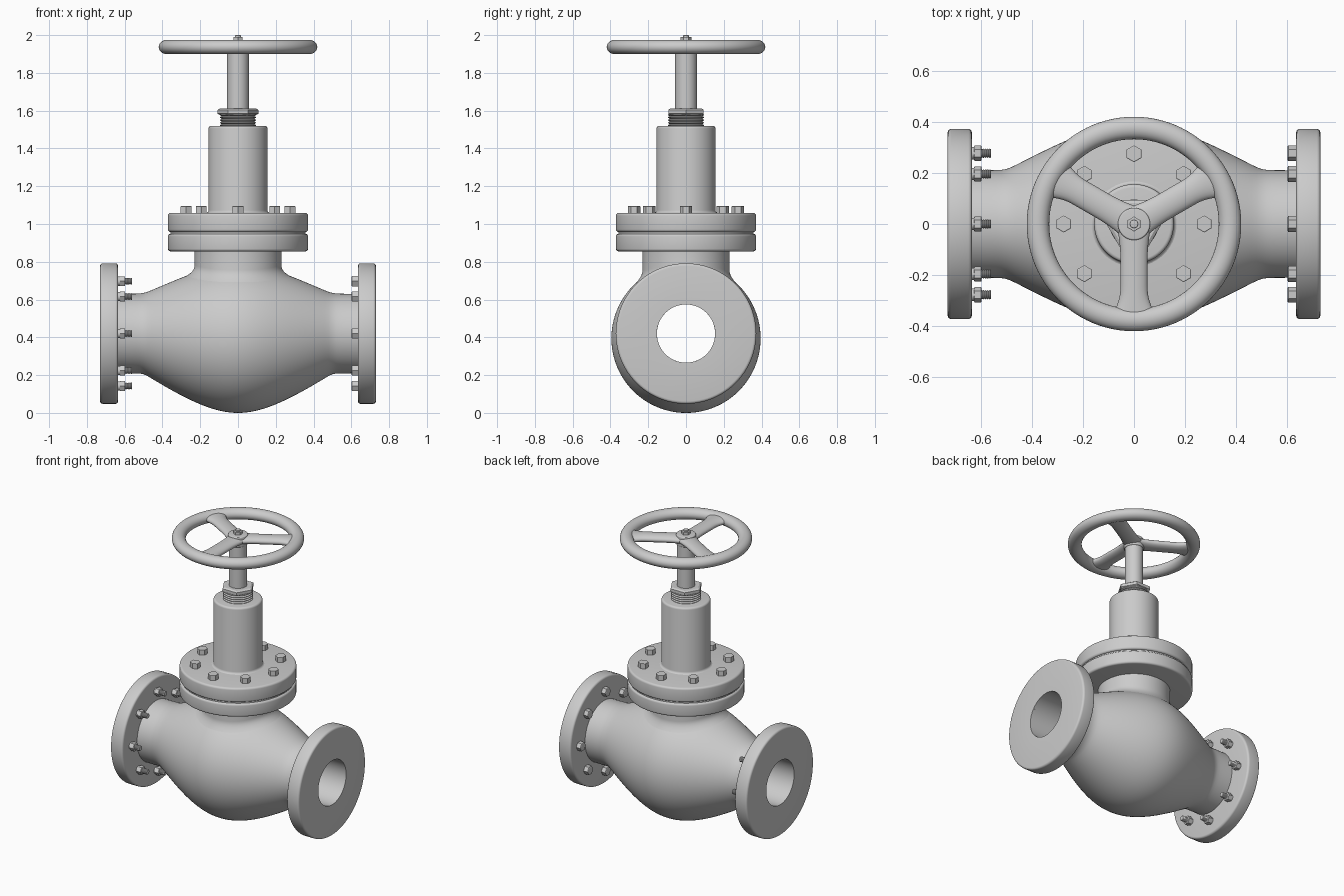
import bpy, bmesh
from math import sin, cos, pi, sqrt, radians
from mathutils import Matrix, Vector

if "Cube" in bpy.data.objects:
    bpy.data.objects.remove(bpy.data.objects["Cube"])

AXIS_Z = 0.42                                   # height of the pipe axis


def finish(name, rings, closed_rings=True, loop=False, caps=False, matrix=Matrix(), angle=35):
    """Skin a list of equal-length point rings into an object."""
    bm = bmesh.new()
    vs = [[bm.verts.new(p) for p in ring] for ring in rings]
    n = len(vs[0])
    pairs = list(zip(vs, vs[1:])) + ([(vs[-1], vs[0])] if loop else [])
    for a, b in pairs:
        for i in range(n if closed_rings else n - 1):
            j = (i + 1) % n
            bm.faces.new((a[i], a[j], b[j], b[i]))
    if caps:
        bm.faces.new(vs[0])
        bm.faces.new(vs[-1])
    bmesh.ops.recalc_face_normals(bm, faces=bm.faces)
    me = bpy.data.meshes.new(name)
    bm.to_mesh(me)
    bm.free()
    ob = bpy.data.objects.new(name, me)
    bpy.context.collection.objects.link(ob)
    ob.matrix_world = matrix
    bpy.ops.object.select_all(action='DESELECT')
    ob.select_set(True)
    bpy.context.view_layer.objects.active = ob
    bpy.ops.object.shade_smooth_by_angle(angle=radians(angle))
    return ob


def lathe(name, profile, segs=64, loop=False, matrix=Matrix(), phase=0.0, angle=35):
    """Turn (radius, height) points about local z."""
    rings = [[(r * cos(phase + 2 * pi * i / segs), r * sin(phase + 2 * pi * i / segs), h)
              for i in range(segs)] for r, h in profile]
    return finish(name, rings, loop=loop, caps=not loop, matrix=matrix, angle=angle)


def arc(r, h, b, a0, a1, n=4):
    return [(r + b * cos(radians(a0 + (a1 - a0) * i / n)),
             h + b * sin(radians(a0 + (a1 - a0) * i / n))) for i in range(n + 1)]


def disc(r, h0, h1, b=0.014):
    """Side profile of a disc with rounded rims."""
    return arc(r - b, h0 + b, b, -90, 0) + arc(r - b, h1 - b, b, 0, 90)


def thread(r, h0, h1, turns, depth):
    p = (h1 - h0) / turns
    pts = []
    for i in range(turns):
        pts += [(r - depth, h0 + i * p), (r, h0 + (i + 0.4) * p), (r, h0 + (i + 0.6) * p)]
    return pts + [(r - depth, h1)]


def hexagon(name, r, h0, h1, matrix=Matrix(), phase=pi / 6):
    c = 0.12 * r
    return lathe(name, [(r - c, h0), (r, h0 + c * .6), (r, h1 - c * .6), (r - c, h1)], 6,
                 matrix=matrix, phase=phase, angle=20)


# Body: bulging barrel along x whose middle sags below the pipe axis
def body_r(x):
    f = 0.546 - sqrt(0.0228 + 0.36 * x * x)
    return 0.5 * (f + 0.21 + sqrt((f - 0.21) ** 2 + 0.0001))


def body_z(x):
    return AXIS_Z - 0.025 * max(0, 1 - (x / 0.5) ** 2)


def body_top(x, y):
    return body_z(x) + sqrt(body_r(x) ** 2 - y * y)


rings = []
for k in range(67):
    x = -0.66 + 0.02 * k
    rings.append([(x, body_r(x) * cos(2 * pi * i / 96), body_z(x) + body_r(x) * sin(2 * pi * i / 96))
                  for i in range(96)])
finish("valve_body", rings)

# Bonnet neck with a fillet that follows the barrel
rings = [[] for _ in range(9)]
for i in range(96):
    c, s = cos(2 * pi * i / 96), sin(2 * pi * i / 96)
    z1, z2 = body_top(.23 * c, .23 * s), body_top(.295 * c, .295 * s) - .002
    rings[0].append((.23 * c, .23 * s, .87))
    for k in range(8):
        t = k / 7
        r = (1 - t * t) * .23 + t * t * .295
        z = (1 - t) ** 2 * (z1 + .04) + 2 * t * (1 - t) * z1 + t * t * z2
        rings[k + 1].append((r * c, r * s, z))
finish("bonnet_neck", rings)

# Through bore
to_x = Matrix.Translation((0, 0, AXIS_Z)) @ Matrix.Rotation(pi / 2, 4, 'Y')
lathe("bore_pipe", [(.154, -.72), (.18, -.72), (.18, .72), (.154, .72)], loop=True, matrix=to_x)

# End flanges with bolts: nuts and studs on the left, heads on the right
for side, label in ((-1, "left"), (1, "right")):
    frame = Matrix.Translation((0, 0, AXIS_Z)) @ Matrix.Rotation(side * pi / 2, 4, 'Y')
    lathe(label + "_flange", [(.154, .635)] + disc(.372, .635, .73) + [(.154, .73)],
          96, loop=True, matrix=frame)
    for i in range(8):
        a = i * pi / 4
        m = frame @ Matrix.Translation((.277 * cos(a), .277 * sin(a), 0))
        if side < 0:
            hexagon("left_flange_nut_%d" % i, .030, .597, .626, m)
            lathe("left_flange_washer_%d" % i, [(.024, .622), (.024, .64)], 24, matrix=m)
            lathe("left_flange_stud_%d" % i, thread(.018, .56, .61, 6, .003), 20, matrix=m)
        else:
            hexagon("right_flange_bolt_%d" % i, .031, .602, .64, m)

# Bonnet flanges and their bolts
lathe("lower_bonnet_flange", disc(.371, .855, .948), 96)
lathe("bonnet_gasket", [(.358, .94), (.358, .97)], 96)
lathe("upper_bonnet_flange", disc(.371, .958, 1.058), 96)
for i in range(8):
    a = i * pi / 4
    hexagon("bonnet_bolt_%d" % i, .033, 1.05, 1.096,
            Matrix.Translation((.275 * cos(a), .275 * sin(a), 0)))

# Bonnet column, gland thread, gland nut, stem
lathe("bonnet_column", [(.18, 1.05)] + arc(.172, 1.073, .016, 270, 180)
      + arc(.142, 1.506, .014, 0, 90), 72)
lathe("gland_thread", thread(.096, 1.515, 1.585, 5, .010), 48)
hexagon("gland_nut", .108, 1.576, 1.612, phase=0)
lathe("stem", [(.058, 1.6), (.058, 1.94)], 48)

# Handwheel: oval rim, three spokes, hub and top nut
WHEEL_Z = 1.937
rim = [(.376 + .044 * cos(2 * pi * i / 24), WHEEL_Z + .038 * sin(2 * pi * i / 24)) for i in range(24)]
lathe("handwheel_rim", rim, 96, loop=True)
for k in range(3):
    m = Matrix.Translation((0, 0, WHEEL_Z)) @ Matrix.Rotation(radians(30 + 120 * k), 4, 'Z')
    rings = []
    for j in range(19):
        d = .36 * j / 18
        w = .053 + .016 * max(0, 1 - d / .14) ** 2 + .035 * max(0, (d - .25) / .11) ** 2
        rings.append([(d, w * cos(2 * pi * i / 24), .027 * sin(2 * pi * i / 24))
                      for i in range(24)])
    finish("handwheel_spoke_%d" % k, rings, caps=True, matrix=m)
lathe("handwheel_hub", disc(.063, 1.90, 1.971, .006), 48)
hexagon("wheel_nut", .029, 1.968, 1.991)
lathe("stem_tip", disc(.016, 1.97, 2.0, .004), 24)
